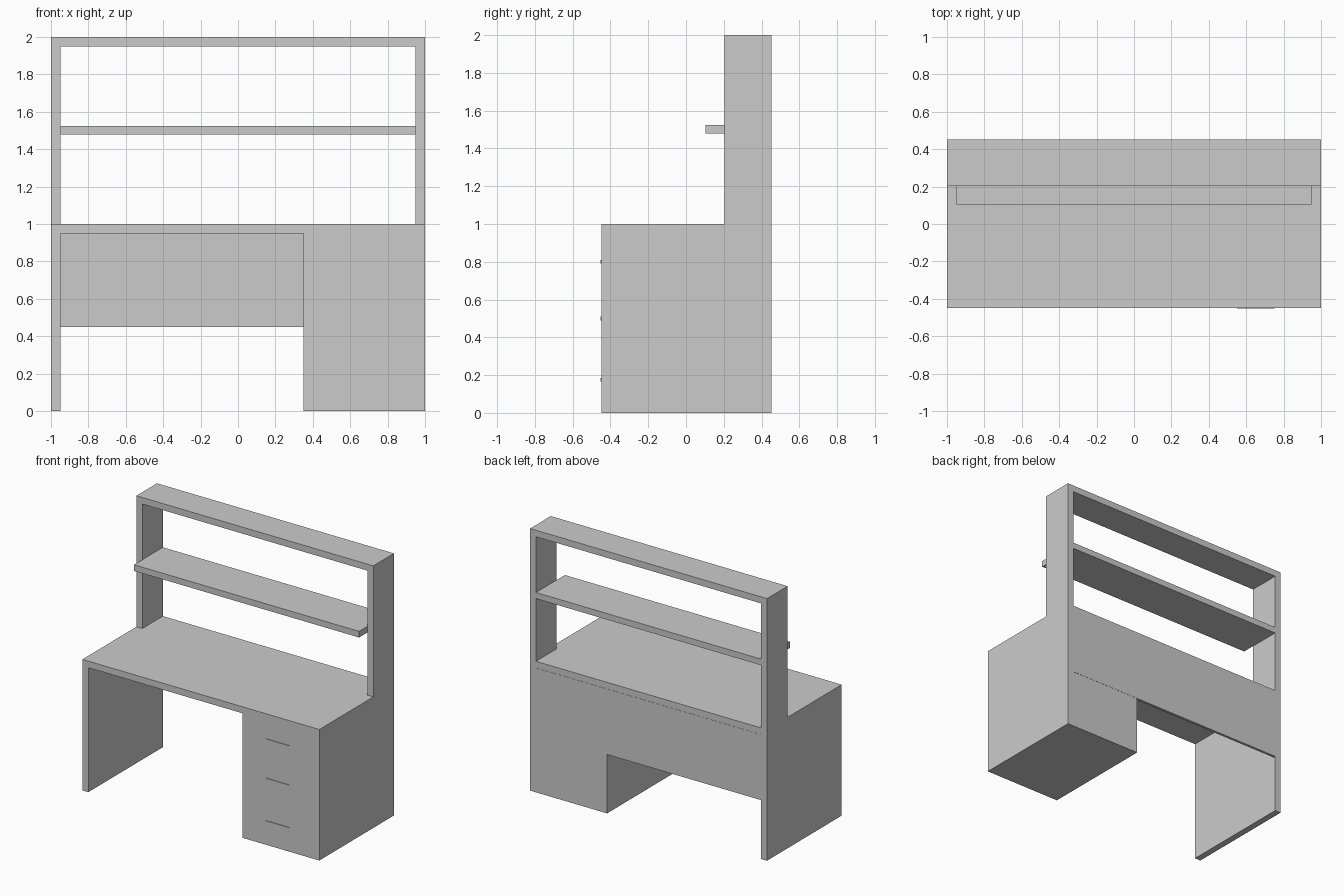
import bpy

if "Cube" in bpy.data.objects:
    bpy.data.objects.remove(bpy.data.objects["Cube"])


def box(name, x, y, z):
    """Axis-aligned box from (min, max) ranges."""
    bpy.ops.mesh.primitive_cube_add(
        size=1, location=[(r[0] + r[1]) / 2 for r in (x, y, z)])
    ob = bpy.context.object
    ob.name = name
    ob.scale = [r[1] - r[0] for r in (x, y, z)]
    bpy.ops.object.transform_apply(location=False, rotation=False, scale=True)
    return ob


T = 0.05                    # board thickness
DEPTH = (-0.448, 0.4515)    # desk depth
HUTCH = (0.203, 0.4515)     # upper frame depth

# Desk
box("desktop", (-1, 1), DEPTH, (1 - T, 1))
box("side_leg", (-1, -1 + T), DEPTH, (0, 1 - T))
box("drawer_cabinet", (0.35, 1), DEPTH, (0, 1 - T))
# Thin back panel stands slightly proud of the rear
box("back_panel", (-0.95, 0.95), (0.433, 0.453), (0.45, 0.95))

# Drawer handles
for i, z in enumerate((0.80, 0.50, 0.175)):
    box(f"drawer_handle_{i + 1}", (0.55, 0.75), (-0.453, DEPTH[0]),
        (z - 0.01, z + 0.01))

# Upper frame
for name, x in (("left", (-1, -1 + T)), ("right", (1 - T, 1))):
    box(f"hutch_side_{name}", x, HUTCH, (1, 2 - T))
box("hutch_top", (-1, 1), HUTCH, (2 - T, 2))
box("shelf", (-0.95, 0.95), (0.103, HUTCH[1]), (1.478, 1.525))
